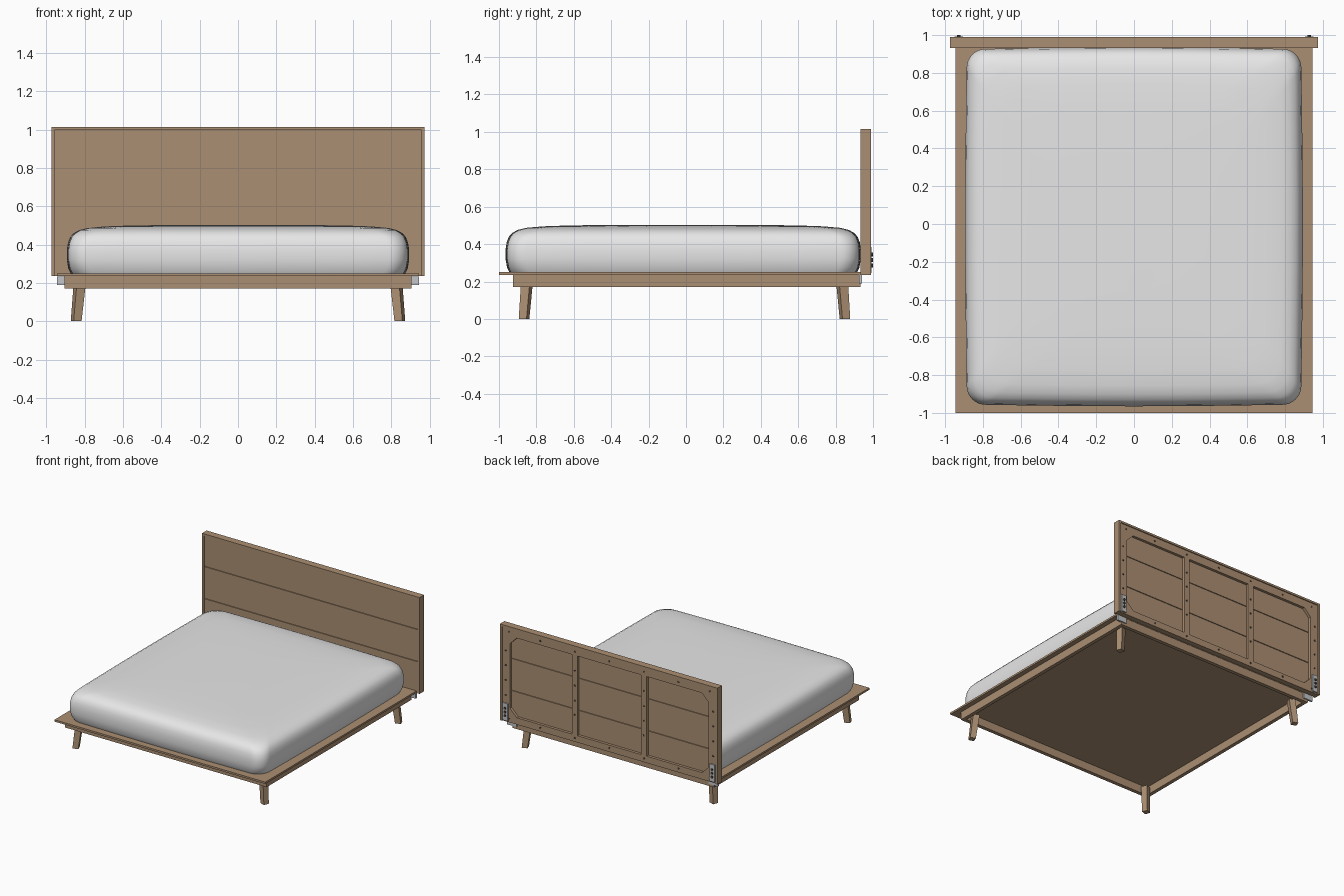
import bpy, bmesh, math
from mathutils import Vector, Matrix

cube = bpy.data.objects.get("Cube")
if cube:
    bpy.data.objects.remove(cube, do_unlink=True)


def material(name, colour):
    m = bpy.data.materials.new(name)
    m.use_nodes = True
    m.diffuse_color = (*colour, 1)
    m.node_tree.nodes["Principled BSDF"].inputs["Base Color"].default_value = (*colour, 1)
    return m


WOOD = material("brown wood", (0.41, 0.275, 0.17))
FABRIC = material("pale grey fabric", (0.8, 0.8, 0.8))
STEEL = material("grey steel", (0.55, 0.56, 0.58))
DARK = material("dark screw", (0.09, 0.065, 0.045))


def finish(name, bm, mat):
    bmesh.ops.recalc_face_normals(bm, faces=bm.faces)
    me = bpy.data.meshes.new(name)
    bm.to_mesh(me)
    bm.free()
    ob = bpy.data.objects.new(name, me)
    bpy.context.collection.objects.link(ob)
    me.materials.append(mat)
    return ob


def box(name, x, y, z, mat=WOOD):
    """Box from (low, high) pairs along each axis."""
    bm = bmesh.new()
    spans = (x, y, z)
    centre = Vector([(a + b) / 2 for a, b in spans])
    size = [abs(b - a) for a, b in spans]
    bmesh.ops.create_cube(bm, size=1, matrix=Matrix.Translation(centre) @ Matrix.Diagonal((*size, 1)))
    return finish(name, bm, mat)


def prism_xz(name, outline, y0, y1, mat=WOOD):
    bm = bmesh.new()
    face = bm.faces.new([bm.verts.new((x, y0, z)) for x, z in outline])
    new = bmesh.ops.extrude_face_region(bm, geom=[face])["geom"]
    bmesh.ops.translate(bm, vec=(0, y1 - y0, 0), verts=[v for v in new if isinstance(v, bmesh.types.BMVert)])
    return finish(name, bm, mat)


def mirrored(name, x, y, z, mat=WOOD):
    for side, s in (("left", 1), ("right", -1)):
        box(f"{side}_{name}", tuple(sorted((s * x[0], s * x[1]))), y, z, mat)


def loft(name, rings, mat):
    bm = bmesh.new()
    loops = [[bm.verts.new(p) for p in ring] for ring in rings]
    n = len(loops[0])
    for a, b in zip(loops, loops[1:]):
        for i in range(n):
            bm.faces.new((a[i], a[(i + 1) % n], b[(i + 1) % n], b[i]))
    bm.faces.new(loops[0])
    bm.faces.new(loops[-1])
    return finish(name, bm, mat)


# Platform deck and the rails under it
box("deck", (-0.945, 0.945), (-1.0, 0.935), (0.235, 0.25))
RAIL = (0.17, 0.235)
mirrored("rail", (0.875, 0.905), (-0.925, 0.932), RAIL)
box("front_rail", (-0.875, 0.875), (-0.925, -0.895), RAIL)
box("back_rail", (-0.875, 0.875), (0.902, 0.932), RAIL)


# Splayed, slightly twisted legs
def leg(name, sx, sy):
    rings = []
    for cx, cy, z, w in ((0.845, 0.858, 0, 0.044), (0.826, 0.842, 0.2, 0.050)):
        ring = []
        for k in range(4):
            a = math.radians(45 + 20 + 90 * k)
            r = w * math.sqrt(0.5)
            ring.append((sx * (cx + r * math.cos(a)), sy * cy - 0.008 + sy * r * math.sin(a), z))
        rings.append(ring)
    loft(name, rings, WOOD)


for sx, side in ((1, "left"), (-1, "right")):
    for sy, end in ((-1, "front"), (1, "back")):
        leg(f"{end}_{side}_leg", sx, sy)


# Mattress: stacked rounded outlines with a softly domed top
def rounded_outline(hx, hy, cy, r, z, bow):
    pts = []
    corners = ((1, 1, 0), (-1, 1, 90), (-1, -1, 180), (1, -1, 270))
    for i, (sx, sy, start) in enumerate(corners):
        for k in range(9):
            a = math.radians(start + 90 * k / 8)
            pts.append((sx * (hx - r) + r * math.cos(a), sy * (hy - r) + r * math.sin(a)))
        # intermediate points let each straight side bow outwards
        nx, ny, _ = corners[(i + 1) % 4]
        end = math.radians(start + 90)
        a = Vector(pts[-1])
        b = Vector((nx * (hx - r) + r * math.cos(end), ny * (hy - r) + r * math.sin(end)))
        for k in range(1, 8):
            t = k / 8
            out = Vector((math.cos(end), math.sin(end))) * bow * math.sin(math.pi * t)
            pts.append(tuple(a.lerp(b, t) + out))
    return [(x, y + cy, z) for x, y in pts]


PROFILE = [(0.02, 0.25), (0.008, 0.275), (0, 0.32), (0, 0.37), (0.006, 0.41), (0.018, 0.44),
           (0.036, 0.46), (0.065, 0.476), (0.11, 0.487), (0.2, 0.495), (0.34, 0.5), (0.6, 0.503)]
rings = [rounded_outline(0.886 - d, 0.942 - d, -0.015, 0.1 + d * 0.35, z, 0.008) for d, z in PROFILE]
mattress = loft("mattress", rings, FABRIC)
bpy.context.view_layer.objects.active = mattress
mattress.select_set(True)
bpy.ops.object.shade_smooth_by_angle(angle=math.radians(50))
mattress.select_set(False)

# Headboard surround
Y0, Y1, BOTTOM, TOP = 0.932, 0.99, 0.235, 1.015
mirrored("headboard_side", (0.957, 0.975), (Y0, Y1), (BOTTOM, TOP))
box("headboard_cap", (-0.957, 0.957), (Y0, Y1), (TOP - 0.016, TOP))

# Three planks with narrow grooves between them
levels = [BOTTOM, 0.49, 0.75, TOP - 0.016]
for i, (low, high) in enumerate(zip(levels, levels[1:])):
    box(f"headboard_plank_{i + 1}", (-0.957, 0.957), (0.940, 0.960), (low + 0.004 * (i > 0), high - 0.004 * (i < 2)))
for i, z in enumerate(levels[1:3]):
    box(f"plank_tongue_{i + 1}", (-0.957, 0.957), (0.947, 0.953), (z - 0.006, z + 0.006))

# Frame on the back of the planks
FB = (0.960, 0.982)
box("back_frame_top", (-0.957, 0.957), FB, (0.935, TOP - 0.016))
box("back_frame_bottom", (-0.957, 0.957), FB, (BOTTOM, 0.29))
mirrored("back_frame_stile", (0.89, 0.957), FB, (0.29, 0.935))
mirrored("back_frame_divider", (0.285, 0.335), FB, (0.29, 0.935))
for s, side in ((1, "left"), (-1, "right")):
    for z, d, end in ((0.935, -0.06, "top"), (0.29, 0.06, "bottom")):
        prism_xz(f"{end}_{side}_gusset", [(s * 0.89, z), (s * 0.83, z), (s * 0.89, z + d)], *FB)

# Screws along the back frame
spots = [(x * s, z) for s in (1, -1) for x in (0.93, 0.31) for z in (0.45, 0.57, 0.69, 0.81)]
spots += [(x, z) for x in (-0.9, -0.62, -0.31, 0, 0.31, 0.62, 0.9) for z in (0.265, 0.967)]
bm = bmesh.new()
for x, z in spots:
    place = Matrix.Translation((x, 0.982, z)) @ Matrix.Rotation(math.pi / 2, 4, "X")
    bmesh.ops.create_cone(bm, cap_ends=True, segments=8, radius1=0.008, radius2=0.008, depth=0.006, matrix=place)
finish("frame_screws", bm, DARK)

# Steel brackets that join the headboard to the bed
mirrored("bracket_plate", (0.905, 0.95), (0.982, 0.992), (0.245, 0.385))
for ob in bpy.data.objects:
    if ob.name.endswith("bracket_plate"):
        ob.data.materials[0] = STEEL
mirrored("bracket_arm", (0.86, 0.945), (0.925, 0.94), (0.19, 0.234), STEEL)
bm = bmesh.new()
for s in (1, -1):
    for z in (0.285, 0.315, 0.345):
        place = Matrix.Translation((s * 0.928, 0.994, z)) @ Matrix.Rotation(math.pi / 2, 4, "X")
        bmesh.ops.create_cone(bm, cap_ends=True, segments=8, radius1=0.01, radius2=0.01, depth=0.012, matrix=place)
finish("bracket_bolts", bm, DARK)
